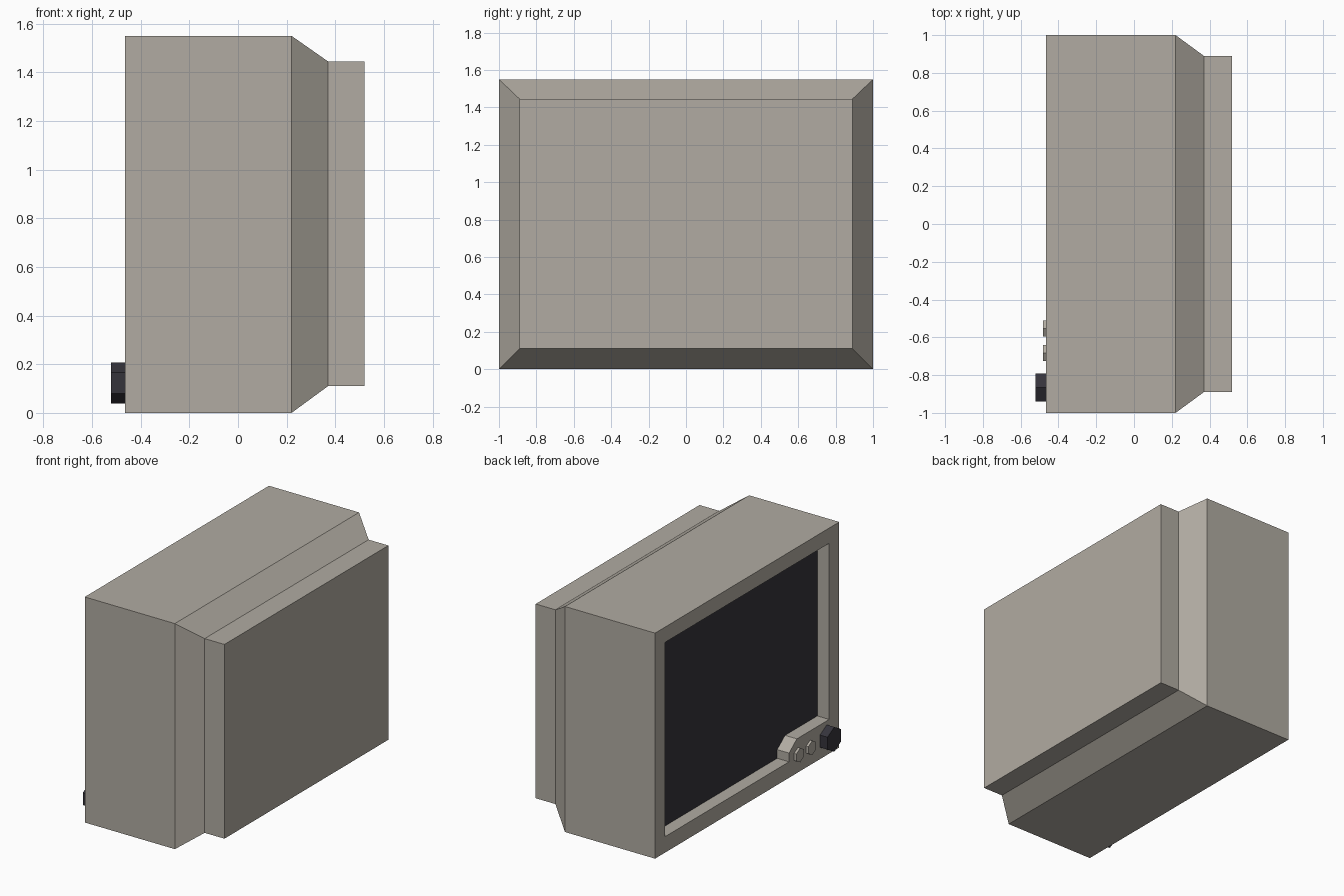
import bpy, bmesh, math

if "Cube" in bpy.data.objects:
    bpy.data.objects.remove(bpy.data.objects["Cube"])


def material(name, rgb):
    m = bpy.data.materials.new(name)
    m.diffuse_color = (*rgb, 1)
    m.use_nodes = True
    m.node_tree.nodes["Principled BSDF"].inputs["Base Color"].default_value = m.diffuse_color
    return m


GREY = material("warm grey plastic", (0.44, 0.41, 0.36))
DARK = material("dark glass", (0.036, 0.034, 0.044))


def finish(name, bm, *mats):
    bmesh.ops.recalc_face_normals(bm, faces=bm.faces)
    mesh = bpy.data.meshes.new(name)
    bm.to_mesh(mesh)
    bm.free()
    for m in mats:
        mesh.materials.append(m)
    ob = bpy.data.objects.new(name, mesh)
    bpy.context.collection.objects.link(ob)
    return ob


def loop(bm, x, pts):
    return [bm.verts.new((x, y, z)) for y, z in pts]


def bridge(bm, a, b):
    n = len(a)
    for i in range(n):
        bm.faces.new((a[i], a[(i + 1) % n], b[(i + 1) % n], b[i]))


def loop_edges(bm, vs):
    return [bm.edges.get((vs[i - 1], vs[i])) for i in range(len(vs))]


# Cabinet: outer shell stepping in towards the back, screen facing -x
FRONT, DEPTH = -0.465, 0.09
big = [(-1, 0), (1, 0), (1, 1.55), (-1, 1.55)]
small = [(-0.89, 0.11), (0.89, 0.11), (0.89, 1.445), (-0.89, 1.445)]
# Screen opening, with a raised control panel in one lower corner
opening = [(0.89, 0.11), (0.89, 1.445), (-0.89, 1.445),
           (-0.89, 0.235), (-0.66, 0.235), (-0.54, 0.235),
           (-0.455, 0.17), (-0.455, 0.11)]

bm = bmesh.new()
rings = [loop(bm, x, p) for x, p in
         ((FRONT, big), (0.22, big), (0.37, small), (0.52, small))]
for a, b in zip(rings, rings[1:]):
    bridge(bm, a, b)
bm.faces.new(rings[-1])

# Recess walls, front frame and screen glass
lip = loop(bm, FRONT, opening)
back = loop(bm, FRONT + DEPTH, opening)
bridge(bm, lip, back)
bmesh.ops.triangle_fill(bm, use_beauty=True,
                        edges=loop_edges(bm, rings[0]) + loop_edges(bm, lip))
bm.faces.new(back).material_index = 1
finish("cabinet", bm, GREY, DARK)


# Hexagonal controls on the panel
def control(name, y, z, r, length, mat):
    pts = [(y + r * math.sin(i * math.pi / 3), z + r * math.cos(i * math.pi / 3))
           for i in range(6)]
    bm = bmesh.new()
    a, b = loop(bm, FRONT - length, pts), loop(bm, FRONT + 0.01, pts)
    bridge(bm, a, b)
    bm.faces.new(a)
    bm.faces.new(b)
    finish(name, bm, mat)


control("power_knob", -0.865, 0.123, 0.085, 0.057, DARK)
control("button_outer", -0.683, 0.123, 0.049, 0.017, GREY)
control("button_inner", -0.552, 0.123, 0.049, 0.017, GREY)
